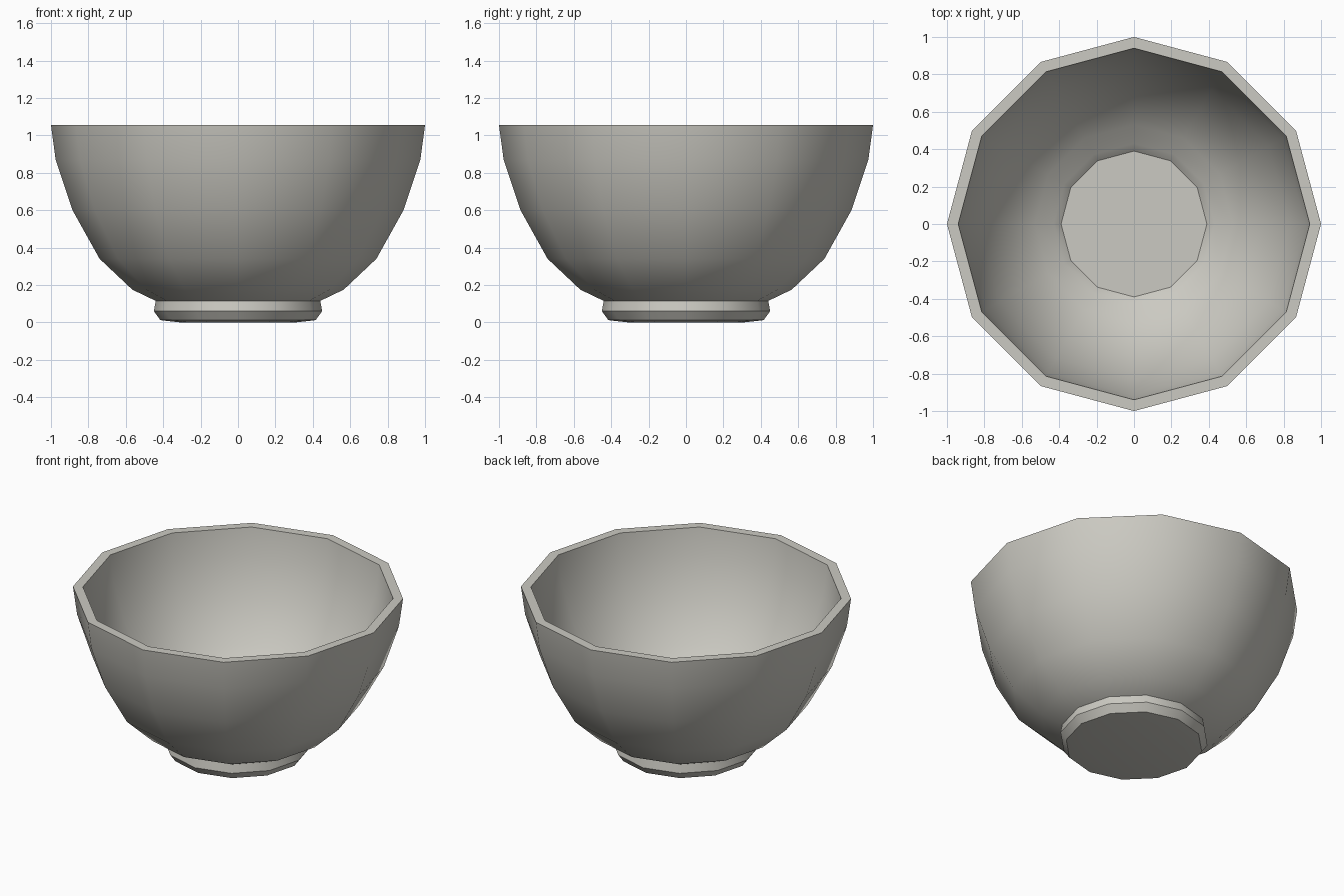
import bpy, bmesh, math

if "Cube" in bpy.data.objects:
    bpy.data.objects.remove(bpy.data.objects["Cube"])

SIDES = 12

clay = bpy.data.materials.new("warm grey ceramic")
clay.diffuse_color = (0.60, 0.59, 0.54, 1)
clay.use_nodes = True
clay.node_tree.nodes["Principled BSDF"].inputs["Base Color"].default_value = clay.diffuse_color


def lathe(name, profile, cap_start=False, cap_end=False):
    """Spin (radius, height) points around z into a twelve-sided surface."""
    bm = bmesh.new()
    rings = []
    for r, z in profile:
        rings.append([bm.verts.new((r * math.cos(2 * math.pi * i / SIDES),
                                    r * math.sin(2 * math.pi * i / SIDES), z))
                      for i in range(SIDES)])
    for a, b in zip(rings, rings[1:]):
        for i in range(SIDES):
            j = (i + 1) % SIDES
            bm.faces.new((a[i], a[j], b[j], b[i]))
    if cap_start:
        bm.faces.new(rings[0][::-1])
    if cap_end:
        bm.faces.new(rings[-1])
    bmesh.ops.recalc_face_normals(bm, faces=bm.faces)
    mesh = bpy.data.meshes.new(name)
    bm.to_mesh(mesh)
    bm.free()
    mesh.materials.append(clay)
    obj = bpy.data.objects.new(name, mesh)
    bpy.context.collection.objects.link(obj)
    bpy.ops.object.select_all(action='DESELECT')
    obj.select_set(True)
    bpy.context.view_layer.objects.active = obj
    bpy.ops.object.shade_smooth_by_angle(angle=math.radians(35))
    return obj


# Foot chamfer, outer wall, flat rim, inner wall and floor in one closed profile
foot = [(0.31, 0.0), (0.415, 0.012), (0.45, 0.06), (0.44, 0.115)]
outer = [(0.565, 0.175), (0.74, 0.34), (0.885, 0.60), (0.975, 0.87), (1.0, 1.055)]
inner = [(0.94, 1.055), (0.917, 0.88), (0.832, 0.63), (0.695, 0.385),
         (0.53, 0.23), (0.43, 0.175), (0.39, 0.14)]
lathe("bowl", foot + outer + inner, cap_start=True, cap_end=True)
